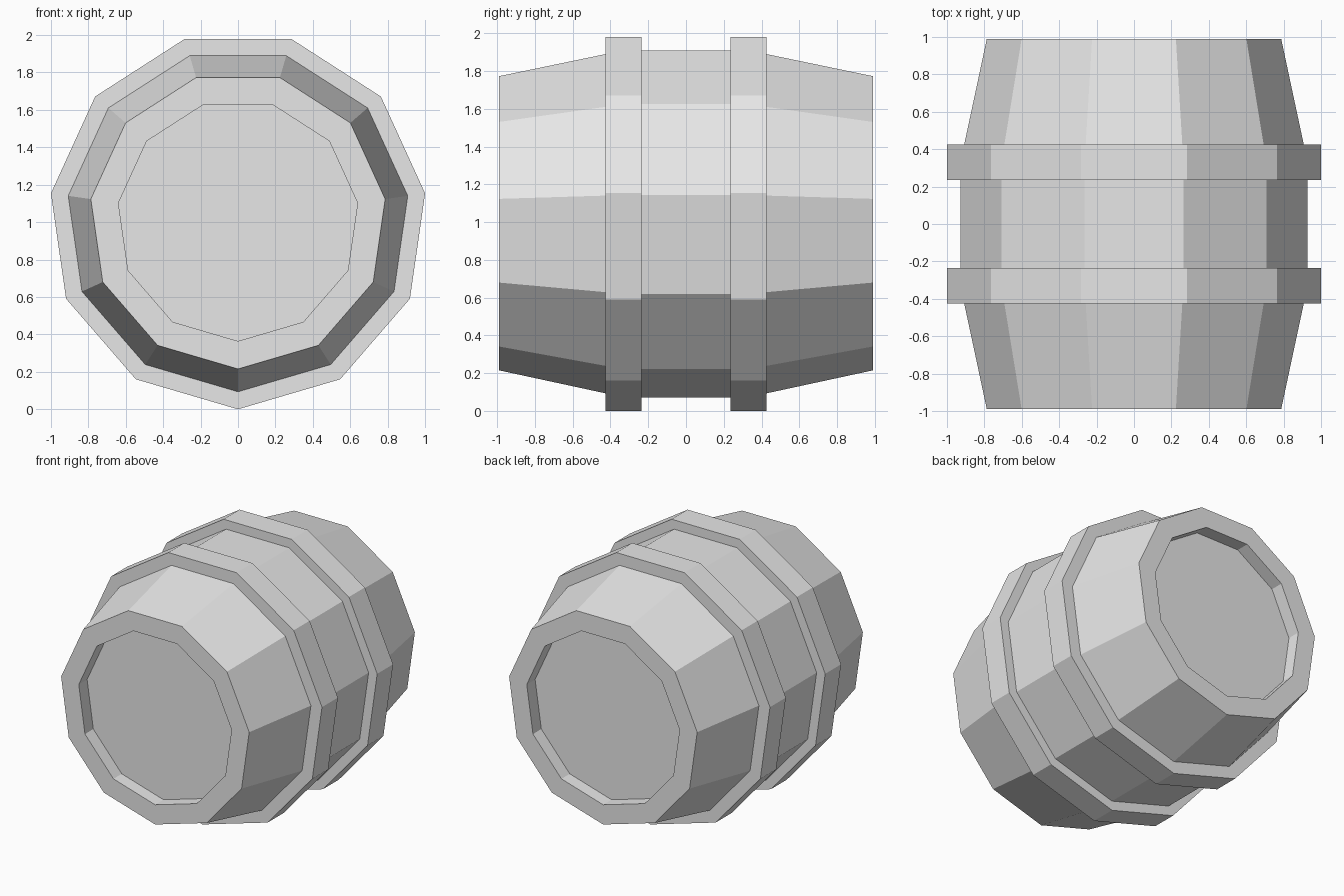
import bpy
import bmesh
import math

SIDES = 11        # staves around the barrel
AXIS_Z = 1.01     # height of the lying barrel's axis

cube = bpy.data.objects.get("Cube")
if cube:
    bpy.data.objects.remove(cube, do_unlink=True)

grey = bpy.data.materials.new("light_grey")
grey.use_nodes = True
colour = (0.8, 0.8, 0.8, 1.0)
grey.diffuse_color = colour
grey.node_tree.nodes["Principled BSDF"].inputs["Base Color"].default_value = colour


def lathe(name, profile, closed):
    """Sweep (radius, y) points round the y axis, one corner pointing down.
    An open profile is capped at both ends, a closed one makes a ring."""
    bm = bmesh.new()
    rings = []
    for radius, y in profile:
        ring = []
        for i in range(SIDES):
            a = math.tau * i / SIDES
            ring.append(bm.verts.new((radius * math.sin(a), y,
                                      AXIS_Z - radius * math.cos(a))))
        rings.append(ring)
    pairs = list(zip(rings, rings[1:]))
    if closed:
        pairs.append((rings[-1], rings[0]))
    else:
        bm.faces.new(rings[0])
        bm.faces.new(rings[-1])
    for a, b in pairs:
        for i in range(SIDES):
            j = (i + 1) % SIDES
            bm.faces.new((a[i], a[j], b[j], b[i]))
    bmesh.ops.recalc_face_normals(bm, faces=bm.faces)
    mesh = bpy.data.meshes.new(name)
    bm.to_mesh(mesh)
    bm.free()
    mesh.materials.append(grey)
    obj = bpy.data.objects.new(name, mesh)
    bpy.context.collection.objects.link(obj)
    return obj


# Barrel body: recessed lid, rim, tapered end and straight belly, mirrored
half = [(0.646, 0.89), (0.646, 0.99), (0.795, 0.99), (0.917, 0.425), (0.938, 0.235)]
body = half + [(r, -y) for r, y in reversed(half)]
lathe("barrel_body", body, closed=False)

# Two raised hoops
for name, side in (("front_hoop", -1), ("back_hoop", 1)):
    near, far = 0.235 * side, 0.425 * side
    lathe(name, [(0.9, near), (1.0105, near), (1.0105, far), (0.9, far)], closed=True)
